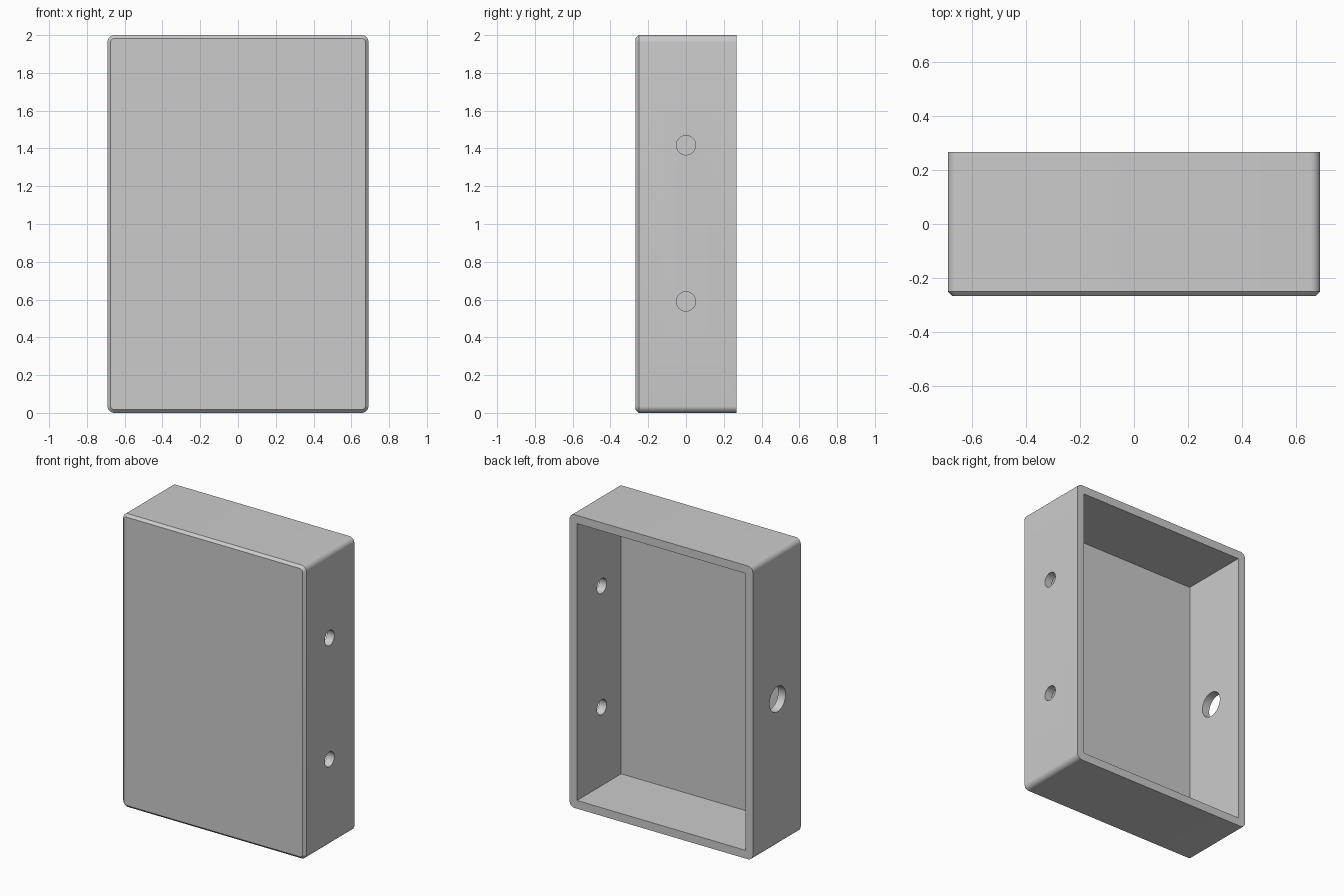
import bpy
import bmesh
from math import cos, sin, pi, radians
from mathutils import Matrix

if "Cube" in bpy.data.objects:
    bpy.data.objects.remove(bpy.data.objects["Cube"], do_unlink=True)

HX, HY, HZ = 0.691, 0.267, 1.0      # half sizes of the case
WALL, FLOOR = 0.056, 0.058
RADIUS, CHAMFER = 0.037, 0.017
STEPS = 8

grey = bpy.data.materials.new("plain grey")
grey.use_nodes = True
grey.diffuse_color = (0.6, 0.6, 0.6, 1)
grey.node_tree.nodes["Principled BSDF"].inputs["Base Color"].default_value = grey.diffuse_color


def make_object(name, bm):
    bmesh.ops.recalc_face_normals(bm, faces=bm.faces)
    mesh = bpy.data.meshes.new(name)
    bm.to_mesh(mesh)
    bm.free()
    mesh.materials.append(grey)
    obj = bpy.data.objects.new(name, mesh)
    bpy.context.collection.objects.link(obj)
    return obj


def rounded_ring(bm, y, inset):
    """Rounded rectangle loop in the XZ plane at depth y."""
    r = RADIUS - inset
    cx, cz = HX - RADIUS, HZ - RADIUS
    ring = []
    for quarter, (sx, sz) in enumerate([(1, 1), (-1, 1), (-1, -1), (1, -1)]):
        for i in range(STEPS + 1):
            a = (quarter + i / STEPS) * pi / 2
            ring.append(bm.verts.new((sx * cx + r * cos(a), y, HZ + sz * cz + r * sin(a))))
    return ring


def carve(body, cutter):
    cutter.hide_render = True
    mod = body.modifiers.new("cut", 'BOOLEAN')
    mod.operation = 'DIFFERENCE'
    mod.solver = 'EXACT'
    mod.object = cutter
    bpy.ops.object.select_all(action='DESELECT')
    bpy.context.view_layer.objects.active = body
    body.select_set(True)
    bpy.ops.object.modifier_apply(modifier=mod.name)
    bpy.data.objects.remove(cutter, do_unlink=True)


def hole_cutter(x, z, radius):
    bm = bmesh.new()
    place = Matrix.Translation((x, 0, z)) @ Matrix.Rotation(pi / 2, 4, 'Y')
    bmesh.ops.create_cone(bm, cap_ends=True, segments=48, radius1=radius,
                          radius2=radius, depth=0.3, matrix=place)
    return make_object("hole_cutter", bm)


# Outer shell: rounded corners, chamfered front edge
bm = bmesh.new()
rings = [rounded_ring(bm, -HY, CHAMFER), rounded_ring(bm, -HY + CHAMFER, 0),
         rounded_ring(bm, HY, 0)]
for a, b in zip(rings, rings[1:]):
    for i in range(len(a)):
        j = (i + 1) % len(a)
        bm.faces.new((a[i], a[j], b[j], b[i]))
bm.faces.new(rings[0])
bm.faces.new(rings[-1])
case = make_object("case_shell", bm)

# Cavity open at the back
bm = bmesh.new()
front, back = -HY + FLOOR, HY + 0.1
size = (2 * (HX - WALL), back - front, 2 * (HZ - WALL), 1)
bmesh.ops.create_cube(bm, size=1, matrix=Matrix.Translation(
    (0, (front + back) / 2, HZ)) @ Matrix.Diagonal(size))
carve(case, make_object("cavity_cutter", bm))

# Two small holes in the left wall, one larger hole in the right wall
for z in (0.59, 1.417):
    carve(case, hole_cutter(HX, z, 0.051))
carve(case, hole_cutter(-HX, HZ, 0.086))

# Smooth corners and holes, crisp edges
case.select_set(True)
bpy.context.view_layer.objects.active = case
bpy.ops.object.shade_smooth_by_angle(angle=radians(30))
